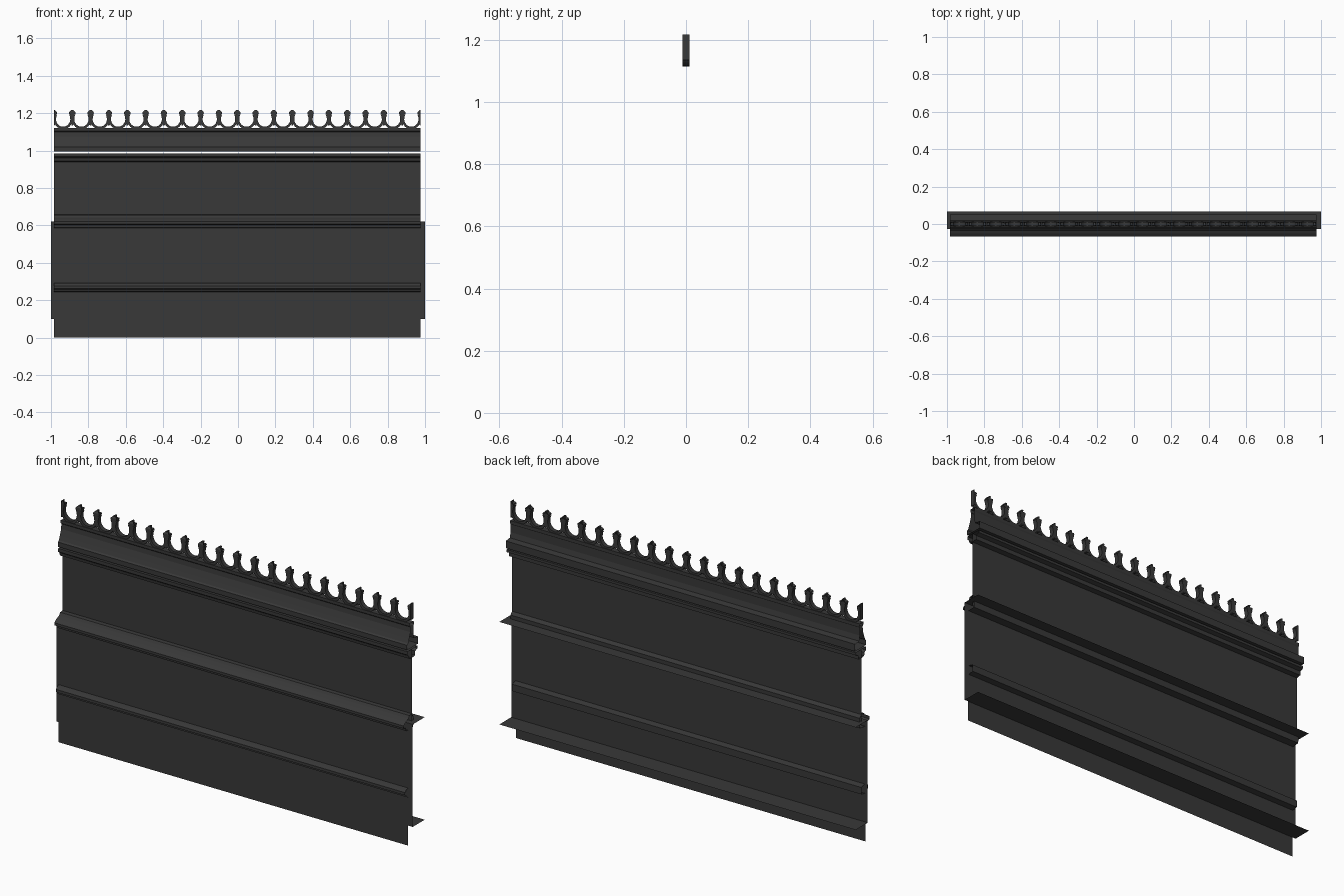
import bpy, bmesh, math

if "Cube" in bpy.data.objects:
    bpy.data.objects.remove(bpy.data.objects["Cube"])

X0, X1 = -0.984, 0.976


def new_object(name, bm):
    mesh = bpy.data.meshes.new(name)
    bm.to_mesh(mesh)
    bm.free()
    ob = bpy.data.objects.new(name, mesh)
    bpy.context.collection.objects.link(ob)
    return ob


def sheet(name, profile, x0=X0, x1=X1):
    """Open-ended sheet: a (y, z) profile swept along x."""
    bm = bmesh.new()
    a = [bm.verts.new((x0, y, z)) for y, z in profile]
    b = [bm.verts.new((x1, y, z)) for y, z in profile]
    for i in range(len(profile) - 1):
        bm.faces.new((a[i], b[i], b[i + 1], a[i + 1]))
    return new_object(name, bm)


# Wide channel with two flanges pointing back
sheet("rear_channel", [(0.068, 0.10), (-0.028, 0.10), (-0.028, 0.62), (0.068, 0.62)], -1, 1)

# Plain skins: lower one stands forward of the upper one
sheet("lower_panel", [(-0.031, 0), (-0.031, 0.60)])
sheet("upper_panel", [(0, 0.60), (0, 0.985)])

# Half-height rib, front and back
sheet("lower_rib_front", [(-0.031, 0.245), (-0.042, 0.25), (-0.042, 0.257), (-0.054, 0.263),
                          (-0.054, 0.277), (-0.046, 0.287), (-0.031, 0.292)])
sheet("lower_rib_back", [(-0.028, 0.245), (0.0, 0.25), (0.0, 0.285), (-0.028, 0.292)])

# Waist moulding covering the step between the skins
sheet("waist_moulding", [(-0.031, 0.585), (-0.048, 0.588), (-0.05, 0.602), (-0.067, 0.607),
                         (-0.067, 0.62), (-0.05, 0.632), (-0.028, 0.642), (-0.02, 0.655), (0, 0.657)])
sheet("waist_back", [(-0.028, 0.585), (0.01, 0.588), (0.012, 0.64), (0, 0.655)])

# Moulding under the cornice
sheet("frieze_front", [(0, 0.94), (-0.022, 0.944), (-0.025, 0.96), (-0.036, 0.968), (-0.036, 0.985), (0, 0.985)])
sheet("frieze_back", [(0, 0.94), (0.025, 0.944), (0.025, 0.965), (0.045, 0.972), (0.045, 0.985), (0, 0.985)])

# Cornice, with a narrow slit left below it
sheet("cornice_front", [(0, 0.994), (-0.038, 0.994), (-0.038, 1.018), (-0.03, 1.024), (-0.022, 1.045),
                        (-0.012, 1.075), (-0.01, 1.10), (-0.015, 1.105), (-0.015, 1.12), (0, 1.12)])
sheet("cornice_back", [(0, 0.994), (0.05, 0.994), (0.05, 1.03), (0.018, 1.034), (0.012, 1.06),
                       (0.012, 1.10), (0.015, 1.105), (0.015, 1.12), (0, 1.12)])


# Pierced cresting: crescents joined by finials
def crescent(bm, cx, cz):
    n = 18
    rows = []
    for i in range(n + 1):
        t = math.radians(-215 + 250 * i / n)
        c, s = math.cos(t), math.sin(t)
        rows.append((bm.verts.new((cx + 0.0495 * c, 0, cz + 0.0495 * s)),
                     bm.verts.new((cx + 0.0385 * c, 0, cz + 0.005 + 0.0415 * s))))
    for (a, b), (c, d) in zip(rows, rows[1:]):
        bm.faces.new((a, c, d, b))


def finial(bm, cx, left, right):
    # half outline as (half width, height), drawn for one or both sides
    half = [(0.004, 1.135), (0.010, 1.163), (0.013, 1.183), (0.007, 1.191),
            (0.018, 1.198), (0.016, 1.206), (0.006, 1.206), (0.004, 1.217)]
    for i in range(len(half) - 1):
        (w0, z0), (w1, z1) = half[i], half[i + 1]
        bm.faces.new([bm.verts.new((cx + x, 0, z)) for x, z in
                      ((-w0 * left, z0), (w0 * right, z0), (w1 * right, z1), (-w1 * left, z1))])


bm = bmesh.new()
step = (X1 - X0) / 20
for i in range(20):
    crescent(bm, X0 + step * (i + 0.5), 1.164)
for i in range(21):
    finial(bm, X0 + step * i, int(i > 0), int(i < 20))
bmesh.ops.remove_doubles(bm, verts=bm.verts, dist=0.0001)
bmesh.ops.recalc_face_normals(bm, faces=bm.faces)
crest = new_object("cresting", bm)
mod = crest.modifiers.new("thickness", "SOLIDIFY")
mod.thickness = 0.022
mod.offset = 0

# Dark painted metal
mat = bpy.data.materials.new("dark_metal")
mat.diffuse_color = (0.04, 0.04, 0.04, 1)
mat.use_nodes = True
mat.node_tree.nodes["Principled BSDF"].inputs["Base Color"].default_value = mat.diffuse_color
for ob in bpy.context.collection.objects:
    ob.data.materials.append(mat)
